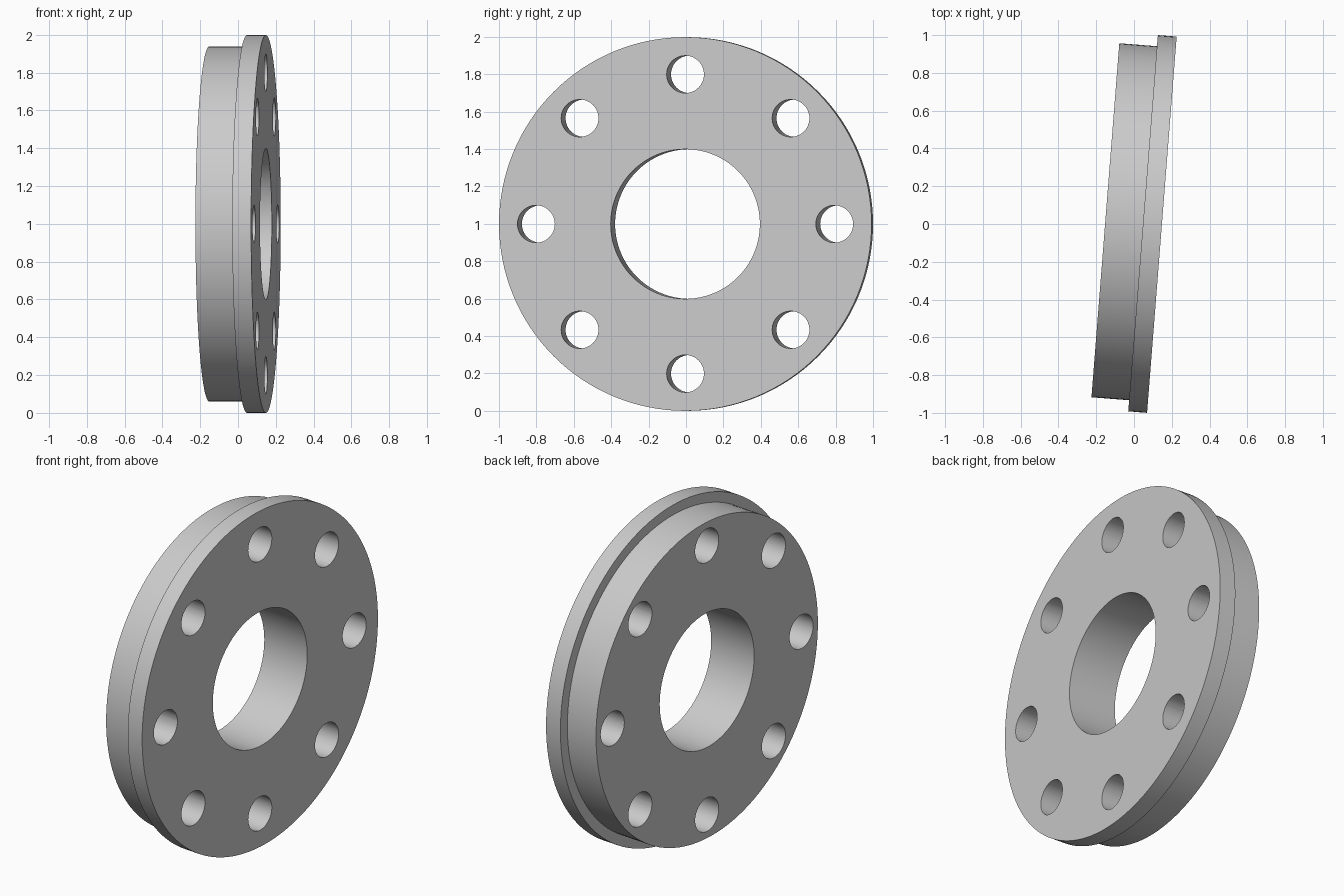
import bpy, bmesh, math
from mathutils import Matrix, Vector

cube = bpy.data.objects.get("Cube")
if cube:
    bpy.data.objects.remove(cube, do_unlink=True)

RADIUS, BOLT_CIRCLE, BOLT_RADIUS, BOLTS = 0.999, 0.8, 0.1, 8
TILT = math.radians(-4.5)

grey = bpy.data.materials.new("light grey")
grey.use_nodes = True
colour = (0.6, 0.6, 0.6, 1)
grey.diffuse_color = colour
grey.node_tree.nodes["Principled BSDF"].inputs["Base Color"].default_value = colour


def add_object(name, bm):
    bmesh.ops.recalc_face_normals(bm, faces=bm.faces)
    mesh = bpy.data.meshes.new(name)
    bm.to_mesh(mesh)
    bm.free()
    mesh.materials.append(grey)
    obj = bpy.data.objects.new(name, mesh)
    bpy.context.collection.objects.link(obj)
    return obj


# Stepped ring with a centre bore: profile (x, radius) turned about the x axis
profile = [(-0.15, 0.4), (-0.15, 0.94), (0.05, 0.94),
           (0.05, RADIUS), (0.15, RADIUS), (0.15, 0.4)]
bm = bmesh.new()
verts = [bm.verts.new((x, 0, r)) for x, r in profile]
edges = [bm.edges.new((a, b)) for a, b in zip(verts, verts[1:] + verts[:1])]
bmesh.ops.spin(bm, geom=verts + edges, cent=(0, 0, 0), axis=(1, 0, 0),
               angle=math.tau, steps=128, use_merge=True)
bmesh.ops.remove_doubles(bm, verts=bm.verts, dist=0.0001)
flange = add_object("flange_disc", bm)

# Bolt hole cutters around the bolt circle
bm = bmesh.new()
for i in range(BOLTS):
    around = Matrix.Rotation(i * math.tau / BOLTS, 4, 'X')
    place = around @ Matrix.Translation((0, 0, BOLT_CIRCLE)) @ Matrix.Rotation(math.pi / 2, 4, 'Y')
    bmesh.ops.create_cone(bm, cap_ends=True, segments=48, radius1=BOLT_RADIUS,
                          radius2=BOLT_RADIUS, depth=1, matrix=place)
cutter = add_object("bolt_hole_cutter", bm)
cutter.hide_render = True

# Cut the holes and drop the cutter
cut = flange.modifiers.new("bolt_holes", 'BOOLEAN')
cut.operation, cut.solver, cut.object = 'DIFFERENCE', 'EXACT', cutter
bpy.ops.object.select_all(action='DESELECT')
flange.select_set(True)
bpy.context.view_layer.objects.active = flange
bpy.ops.object.modifier_apply(modifier=cut.name)
bpy.data.objects.remove(cutter, do_unlink=True)

# Stand the disc on the ground, turned slightly about the vertical
flange.data.transform(Matrix.Translation(Vector((-0.002, 0.008, RADIUS)))
                      @ Matrix.Rotation(TILT, 4, 'Z'))
bpy.ops.object.shade_smooth_by_angle(angle=math.radians(30))
